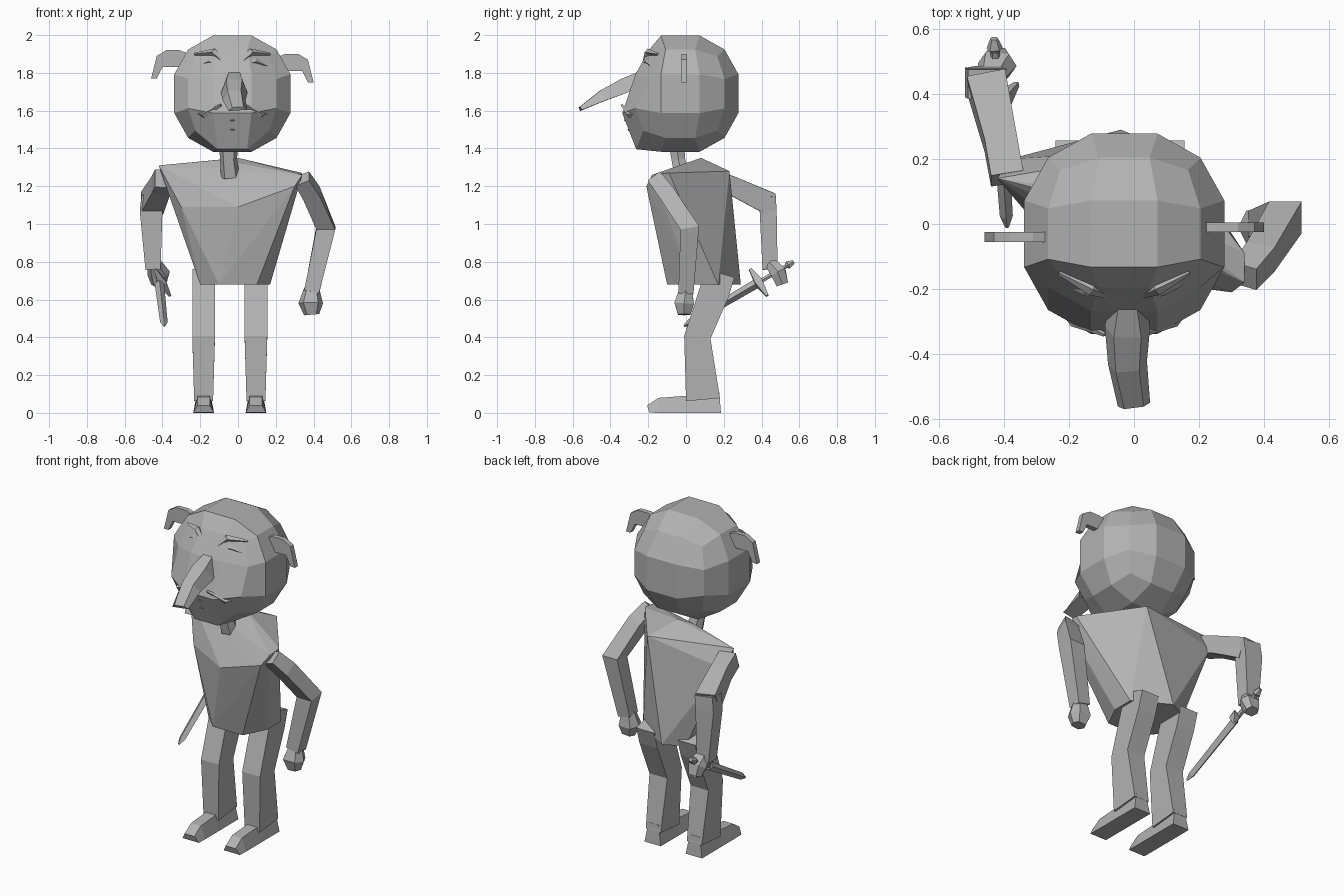
import bpy, bmesh
from mathutils import Vector

default_cube = bpy.data.objects.get("Cube")
if default_cube:
    bpy.data.objects.remove(default_cube)

GREY = (.45, .45, .45, 1)
material = bpy.data.materials.new("plain grey")
material.use_nodes = True
material.diffuse_color = GREY
material.node_tree.nodes["Principled BSDF"].inputs["Base Color"].default_value = GREY

SQUARE = ((1, 1), (-1, 1), (-1, -1), (1, -1))
DIAMOND = ((1, 0), (0, 1), (-1, 0), (0, -1))
HEXAGON = ((1, 0), (.6, .8), (-.6, .8), (-1, 0), (-.6, -.8), (.6, -.8))
WEDGE = ((1, -1), (.6, 1), (-.6, 1), (-1, -1))
HEAD = Vector((-.03, -.03, 1.69))
ACROSS = Vector((1, 0, 0))
UP = Vector((0, 0, 1))


def finish(name, bm):
    """Turn a bmesh into a flat-shaded object."""
    bmesh.ops.recalc_face_normals(bm, faces=bm.faces)
    mesh = bpy.data.meshes.new(name)
    bm.to_mesh(mesh)
    bm.free()
    mesh.materials.append(material)
    part = bpy.data.objects.new(name, mesh)
    bpy.context.collection.objects.link(part)


def loft(name, rings):
    """Skin a list of equal-length rings and cap both ends."""
    bm = bmesh.new()
    loops = [[bm.verts.new(point) for point in ring] for ring in rings]
    count = len(loops[0])
    for lower, upper in zip(loops, loops[1:]):
        for i in range(count):
            j = (i + 1) % count
            bm.faces.new((lower[i], lower[j], upper[j], upper[i]))
    bm.faces.new(loops[0])
    bm.faces.new(loops[-1])
    finish(name, bm)


def limb(name, stations, shape=SQUARE, reference=ACROSS):
    """Sweep a section along (x, y, z, half width, optional half depth) stations."""
    centres = [Vector(station[:3]) for station in stations]
    rings = []
    for i, centre in enumerate(centres):
        after = centres[min(i + 1, len(centres) - 1)]
        before = centres[max(i - 1, 0)]
        tangent = (after - before).normalized()
        side = (reference - tangent * reference.dot(tangent)).normalized()
        depth_axis = tangent.cross(side)
        width, depth = stations[i][3], stations[i][-1]
        rings.append([centre + side * (a * width) + depth_axis * (b * depth) for a, b in shape])
    loft(name, rings)


def spindle(name, start, middle, end, radius):
    """Thin three-station fold, thickest in the middle."""
    thin = radius / 3
    limb(name, [(*start, thin), (*middle, radius), (*end, thin)], DIAMOND, UP)


def hull(name, points):
    bm = bmesh.new()
    for point in points:
        bm.verts.new(point)
    bmesh.ops.convex_hull(bm, input=bm.verts)
    loose = [vert for vert in bm.verts if not vert.link_faces]
    bmesh.ops.delete(bm, geom=loose, context="VERTS")
    finish(name, bm)


def build_head():
    """Rounded cube with a sloping forehead and a dropped chin."""
    bm = bmesh.new()
    bmesh.ops.create_cube(bm, size=2)
    bmesh.ops.subdivide_edges(bm, edges=bm.edges, cuts=2, use_grid_fill=True)
    for vert in bm.verts:
        vert.co = HEAD + vert.co.normalized() * .34
        if vert.co.y < -.2 and vert.co.z > HEAD.z:
            vert.co.y += .07
        elif vert.co.y < -.23 and vert.co.z < 1.5:
            vert.co.z -= .06
    finish("head", bm)


build_head()

# Long drooping nose
limb("nose", [(-.02, -.17, 1.82, .03, .02), (-.02, -.33, 1.73, .07, .04),
              (-.02, -.44, 1.68, .06, .03), (0, -.56, 1.61, .05, .01)], WEDGE)

# Mouth
for name, height, y in (("upper_lip", 1.55, -.31), ("lower_lip", 1.5, -.29)):
    left, right = [(HEAD.x + x, y + .03, height - .01) for x in (.09, -.09)]
    spindle(name, left, (HEAD.x, y, height), right, .02)

# Ears, brows, eyelids and cheek folds on both sides
EAR = [(.2, 1.87), (.28, 1.9), (.35, 1.9), (.4, 1.87), (.43, 1.75),
       (.4, 1.75), (.37, 1.81), (.2, 1.81)]
for side, sign, ear_y, lift in (("left", 1, -.01, 0), ("right", -1, -.04, .02)):
    def place(x, y, z):
        return HEAD.x + sign * x, y, z

    loft(side + "_ear", [[place(x, ear_y + t, z + lift) for x, z in EAR] for t in (-.015, .015)])
    spindle(side + "_brow", place(.02, -.23, 1.83), place(.1, -.2, 1.91), place(.2, -.15, 1.9), .02)
    spindle(side + "_eyelid", place(.05, -.23, 1.84), place(.12, -.2, 1.86), place(.2, -.17, 1.83), .02)
    spindle(side + "_cheek_fold", place(.06, -.34, 1.63), place(.15, -.3, 1.58), place(.3, -.1, 1.6), .02)

# Neck
limb("neck", [(-.05, -.05, 1.42, .05), (-.05, -.04, 1.34, .045), (-.04, -.02, 1.25, .05)], HEXAGON)

# Torso, twisted so its right shoulder is further back
shoulders = [(-.42, .14, 1.31), (-.38, .2, 1.2), (.34, -.18, 1.26), (.3, -.21, 1.2),
             (.34, -.09, 1.27), (0, .08, 1.35), (-.1, .06, 1.34), (.1, .23, 1.28)]
chest = [(x, y, 1.09) for x, y in ((0, -.17), (.2, -.18), (-.3, 0), (.28, 0))]
waist = [(x, y, .68) for x, y in ((-.2, 0), (-.1, -.1), (.1, -.1), (.17, .04),
                                  (.17, .17), (-.04, .29), (-.16, .23))]
hull("torso", shoulders + chest + waist)

# Bent legs and wedge feet
for side, x in (("left", .095), ("right", -.182)):
    limb(side + "_leg", [(x, .18, .74, .06, .08), (x, .15, .64, .06, .08),
                         (x, .06, .4, .06, .07), (x, .09, .07, .05, .09)])
    limb(side + "_foot", [(x, y, depth, .055, depth) for y, depth in
                          ((.18, .06), (0, .045), (-.14, .04), (-.2, .02))], WEDGE)

# Left arm hanging down
limb("left_arm", [(.34, -.16, 1.24, .04), (.39, -.1, 1.16, .045),
                  (.465, .02, .98, .05), (.39, 0, .64, .04)])
limb("left_hand", [(.39, 0, .66, .04), (.385, -.01, .58, .065), (.39, -.01, .52, .04)], HEXAGON)

# Right arm reaching back to grip the sword
limb("right_upper_arm", [(-.39, .14, 1.24, .05), (-.41, .25, 1.2, .05), (-.455, .44, 1.11, .06)])
limb("right_forearm", [(-.45, .43, 1.15, .06, .045), (-.46, .435, 1.07, .06, .045),
                       (-.45, .445, .76, .04)])
limb("right_hand", [(-.44, .45, .79, .04), (-.42, .49, .74, .06, .05), (-.42, .51, .68, .04)], HEXAGON)

# Sword pointing forward and down
tip, pommel = Vector((-.39, -.01, .46)), Vector((-.43, .57, .8))


def sword_part(name, shape, *sections):
    limb(name, [(*tip.lerp(pommel, along), radius) for along, radius in sections], shape)


sword_part("sword_blade", DIAMOND, (0, .006), (.06, .02), (.66, .025))
sword_part("sword_grip", HEXAGON, (.64, .014), (.93, .014), (.95, .025), (1, .012))
spindle("sword_guard", (-.44, .34, .76), (-.4, .385, .69), (-.36, .43, .62), .03)
